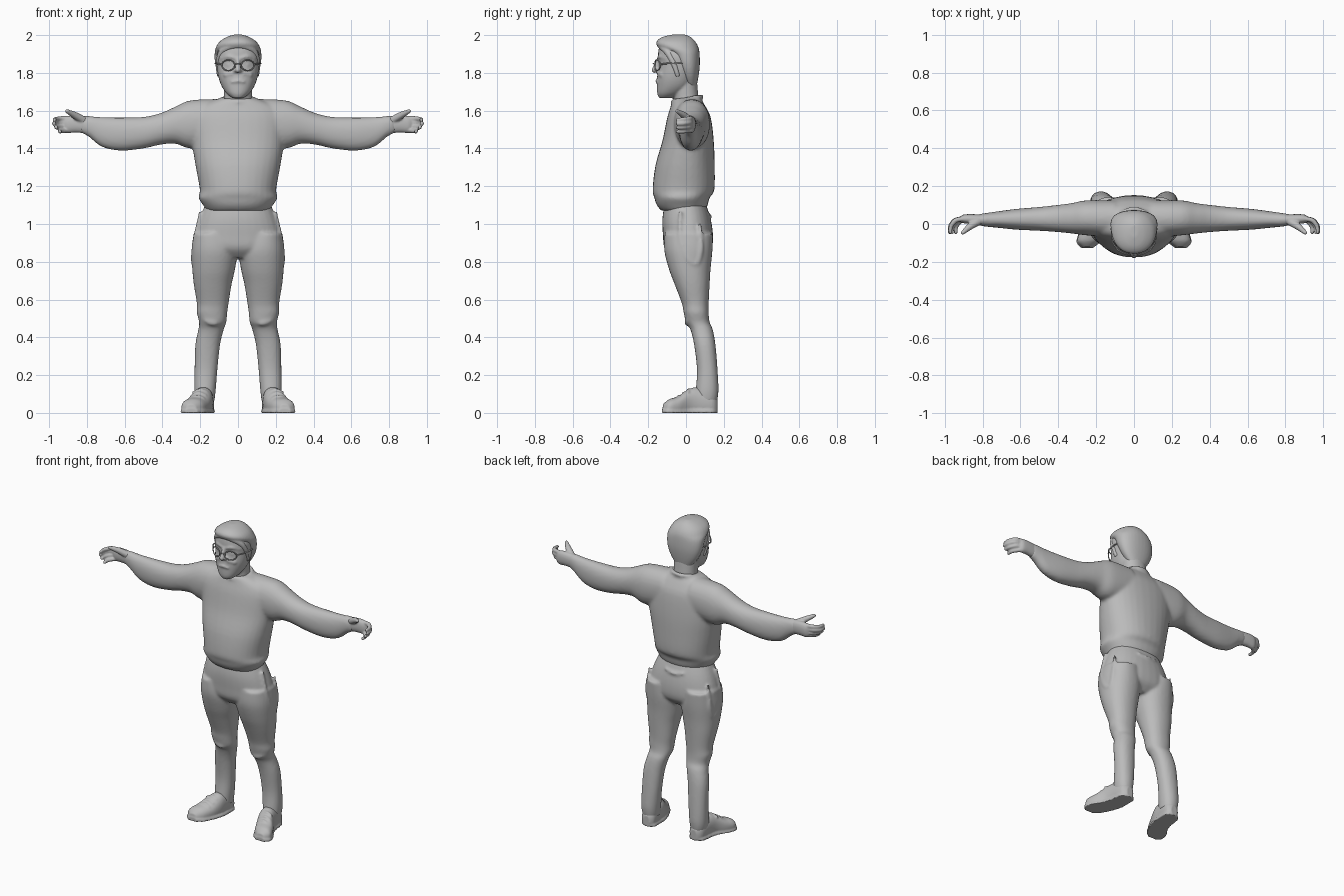
import bpy, bmesh, math
from mathutils import Vector, Matrix

cube = bpy.data.objects.get("Cube")
if cube:
    bpy.data.objects.remove(cube, do_unlink=True)

grey = bpy.data.materials.new("plain grey")
grey.use_nodes = True
grey.diffuse_color = (0.5, 0.5, 0.5, 1)
grey.node_tree.nodes["Principled BSDF"].inputs["Base Color"].default_value = grey.diffuse_color
SIDES = (1, -1)


def spline(points, steps):
    """Smooth interpolation through a list of equal-length tuples."""
    result = []
    last = len(points) - 1
    for i in range(last):
        before, start = points[max(i - 1, 0)], points[i]
        end, after = points[i + 1], points[min(i + 2, last)]
        for s in range(steps):
            t = s / steps
            row = []
            for a, b, c, d in zip(before, start, end, after):
                slope_in, slope_out = (c - a) / 2, (d - b) / 2
                curve = 3 * (c - b) - 2 * slope_in - slope_out
                twist = 2 * (b - c) + slope_in + slope_out
                row.append(b + t * (slope_in + t * (curve + t * twist)))
            result.append(tuple(row))
    return result + [tuple(points[-1])]


def loft(bm, rings, axis="z", side=1, power=2.2, count=32, floor=None):
    """Skin of rounded sections, each (position, low, high, low, high)."""
    loops = []
    for t, a0, a1, b0, b1 in spline(rings, 4):
        loop = []
        for k in range(count):
            angle = math.tau * k / count
            c, s = math.cos(angle), math.sin(angle)
            u = math.copysign(abs(c) ** (2 / power), c)
            v = math.copysign(abs(s) ** (2 / power), s)
            a = (a0 + a1) / 2 + u * (a1 - a0) / 2
            b = (b0 + b1) / 2 + v * (b1 - b0) / 2
            x, y, z = {"x": (t, a, b), "y": (a, t, b), "z": (a, b, t)}[axis]
            if floor is not None:
                z = max(z, floor)
            loop.append(bm.verts.new((x * side, y, z)))
        loops.append(loop)
    for low, high in zip(loops, loops[1:]):
        for k in range(count):
            n = (k + 1) % count
            bm.faces.new((low[k], low[n], high[n], high[k]))
    bm.faces.new(loops[0])
    bm.faces.new(loops[-1])


def chain(bm, points, side=1):
    """Round tapering limb through points (x, y, z, radius)."""
    for x, y, z, r in spline(points, 8):
        place = Matrix.Translation((x * side, y, z))
        bmesh.ops.create_icosphere(bm, subdivisions=2, radius=r, matrix=place)


def both(rings):
    """Sections mirrored about the middle: (z, half width, front, back)."""
    return [(z, -w, w, front, back) for z, w, front, back in rings]


def finish(name, bm, voxel, passes):
    """Fuse overlapping shapes into one soft skin."""
    bmesh.ops.recalc_face_normals(bm, faces=bm.faces)
    mesh = bpy.data.meshes.new(name)
    bm.to_mesh(mesh)
    bm.free()
    mesh.materials.append(grey)
    mesh.shade_smooth()
    ob = bpy.data.objects.new(name, mesh)
    bpy.context.collection.objects.link(ob)
    fuse = ob.modifiers.new("fuse", "REMESH")
    fuse.mode = "VOXEL"
    fuse.voxel_size = voxel
    fuse.use_smooth_shade = True
    soften = ob.modifiers.new("soften", "SMOOTH")
    soften.factor = 0.5
    soften.iterations = passes
    return ob


def wire(name, points, radius, closed=False):
    curve = bpy.data.curves.new(name, "CURVE")
    curve.dimensions = "3D"
    curve.bevel_depth = radius
    curve.bevel_resolution = 2
    curve.use_fill_caps = True
    line = curve.splines.new("POLY")
    line.points.add(len(points) - 1)
    for p, co in zip(line.points, points):
        p.co = (*co, 1)
    line.use_cyclic_u = closed
    curve.materials.append(grey)
    ob = bpy.data.objects.new(name, curve)
    bpy.context.collection.objects.link(ob)


# Sweater: trunk with overhanging hem, collar and sleeves
bm = bmesh.new()
loft(bm, both([(1.07, .165, -.13, .1), (1.1, .185, -.155, .115), (1.14, .21, -.168, .125),
               (1.18, .202, -.177, .15), (1.31, .225, -.162, .152), (1.44, .245, -.125, .147),
               (1.56, .25, -.1, .132), (1.62, .21, -.082, .105), (1.665, .1, -.07, .075)]))
collar = []
for k in range(33):
    a = math.tau * k / 32
    collar.append((.08 * math.sin(a), .005 - .075 * math.cos(a), 1.66 - .015 * math.cos(a), .014))
chain(bm, collar[::4])
sleeve = [(.1, -.07, .125, 1.42, 1.662), (.25, -.06, .125, 1.4, 1.655), (.33, -.05, .11, 1.425, 1.622),
          (.41, -.042, .1, 1.42, 1.587), (.5, -.036, .09, 1.4, 1.567), (.62, -.03, .08, 1.388, 1.564),
          (.72, -.02, .067, 1.408, 1.566), (.79, -.013, .057, 1.462, 1.572), (.83, -.005, .05, 1.482, 1.572)]
for side in SIDES:
    loft(bm, sleeve, "x", side)
finish("sweater", bm, .01, 6)

# Trousers: hips, legs, knee folds and side pockets
bm = bmesh.new()
loft(bm, both([(1.12, .165, -.11, .1), (1.03, .205, -.125, .13), (.94, .232, -.122, .143),
               (.87, .232, -.113, .135), (.82, .13, -.07, .09)]))
leg = [(.95, .03, .235, -.113, .143), (.86, .004, .246, -.115, .14), (.76, .016, .242, -.09, .13),
       (.68, .034, .234, -.06, .125), (.58, .05, .218, -.022, .12), (.53, .057, .218, -.012, .12),
       (.48, .062, .206, .0, .125), (.44, .076, .21, .024, .142), (.36, .095, .226, .043, .156),
       (.23, .109, .23, .058, .167), (.12, .118, .232, .052, .172), (.06, .125, .225, .05, .165)]
knee_fold = [(.205, .07, .54, .012), (.18, .02, .5, .014), (.13, .008, .475, .016), (.085, .03, .49, .012)]
pocket = [(.2, -.03, 1.06, .01), (.228, -.03, .93, .011), (.238, .01, .82, .013),
          (.23, .055, .79, .014), (.23, .08, .87, .012), (.215, .075, 1, .008)]
for side in SIDES:
    loft(bm, leg, "z", side)
    chain(bm, knee_fold, side)
    chain(bm, pocket, side)
chain(bm, [(-.06, .122, 1.05, .008), (0, .13, 1.04, .008), (.06, .122, 1.05, .008)])
finish("trousers", bm, .009, 4)

# Hands: palm, four curled fingers and a raised thumb
palm = [(.8, -.005, .05, 1.48, 1.57), (.86, .0, .052, 1.484, 1.574),
        (.9, .004, .05, 1.482, 1.572), (.918, .01, .04, 1.49, 1.562)]
for side, label in zip(SIDES, ("left", "right")):
    bm = bmesh.new()
    loft(bm, palm, "x", side)
    for i in range(4):
        z = 1.558 - .021 * i
        reach = (.97, .974, .962, .942)[i]
        chain(bm, [(.89, .028, z, .014), (reach - .03, .02, z, .0135),
                   (reach - .003, -.012, z - .004, .012), (reach, -.045, z - .006, .01)], side)
    chain(bm, [(.82, .015, 1.55, .022), (.865, -.012, 1.576, .019), (.905, -.046, 1.597, .011)], side)
    finish(label + "_hand", bm, .005, 3)

# Shoes: upper, flat sole and laces, toes turned outward
upper = [(.168, .15, .195, -.01, .07), (.14, .128, .222, -.02, .11), (.06, .13, .235, -.02, .135),
         (.015, .137, .25, -.02, .125), (-.04, .158, .284, -.02, .088),
         (-.09, .184, .3, -.02, .072), (-.122, .22, .275, -.01, .045)]
sole = [(y - .004, a - .006, b + .006, -.03, .024) for y, a, b, low, high in upper]
for side, label in zip(SIDES, ("left", "right")):
    bm = bmesh.new()
    loft(bm, upper, "y", side, 2.3, floor=0)
    loft(bm, sole, "y", side, 4, floor=0)
    for i in range(3):
        x, y, z = .2 + .008 * i, .012 - .026 * i, .122 - .017 * i
        chain(bm, [(x - .035, y, z - .012, .007), (x, y, z + .002, .007), (x + .035, y, z - .012, .007)], side)
    finish(label + "_shoe", bm, .006, 3)

# Head: neck, skull, nose, brows, cheeks, lips and eyes
bm = bmesh.new()
loft(bm, both([(1.6, .08, -.06, .075), (1.68, .074, -.065, .065), (1.8, .08, -.07, .055)]))
loft(bm, both([(1.667, .03, -.142, -.07), (1.69, .06, -.152, -.02), (1.73, .087, -.154, .03),
               (1.78, .104, -.153, .05), (1.84, .112, -.145, .06), (1.9, .112, -.148, .06),
               (1.96, .085, -.135, .04), (1.985, .04, -.1, .01)]))
chain(bm, [(0, -.143, 1.875, .012), (0, -.156, 1.845, .013), (0, -.167, 1.815, .016)])
chain(bm, [(-.03, -.148, 1.752, .008), (0, -.154, 1.757, .009), (.03, -.148, 1.752, .008)])
for side in SIDES:
    chain(bm, [(.018, -.15, 1.812, .011), (.012, -.152, 1.812, .011)], side)
    chain(bm, [(.015, -.142, 1.878, .011), (.05, -.134, 1.886, .012), (.085, -.105, 1.875, .011)], side)
    chain(bm, [(.03, -.138, 1.795, .016), (.06, -.122, 1.79, .02)], side)
    chain(bm, [(.045, -.128, 1.842, .013), (.05, -.126, 1.842, .013)], side)
finish("head", bm, .006, 4)

# Hair: cap with a fringe sweeping down both sides to the nape
bm = bmesh.new()
loft(bm, both([(1.72, .055, .0, .054), (1.78, .098, -.03, .066), (1.84, .12, -.055, .073),
               (1.9, .124, -.085, .072), (1.935, .117, -.146, .066), (1.965, .098, -.156, .05),
               (1.99, .06, -.125, .025), (2.003, .02, -.07, -.005)]))
for side in SIDES:
    chain(bm, [(0, -.138, 1.945, .016), (.05, -.125, 1.935, .017), (.088, -.095, 1.905, .018),
               (.102, -.065, 1.85, .017), (.1, -.045, 1.79, .014)], side)
finish("hair", bm, .006, 4)

# Glasses: two rims, bridge and temples
for side, label in zip(SIDES, ("left", "right")):
    rim = []
    for k in range(28):
        a = math.tau * k / 28
        x = .052 + .034 * math.cos(a)
        rim.append((side * x, -.166 + 4 * x * x, 1.84 + .028 * math.sin(a)))
    wire(label + "_rim", rim, .0035, True)
    wire(label + "_temple", [(side * .086, -.136, 1.845), (side * .112, -.1, 1.85), (side * .12, -.02, 1.85)], .004)
wire("bridge", [(-.018, -.165, 1.845), (0, -.173, 1.85), (.018, -.165, 1.845)], .0035)
